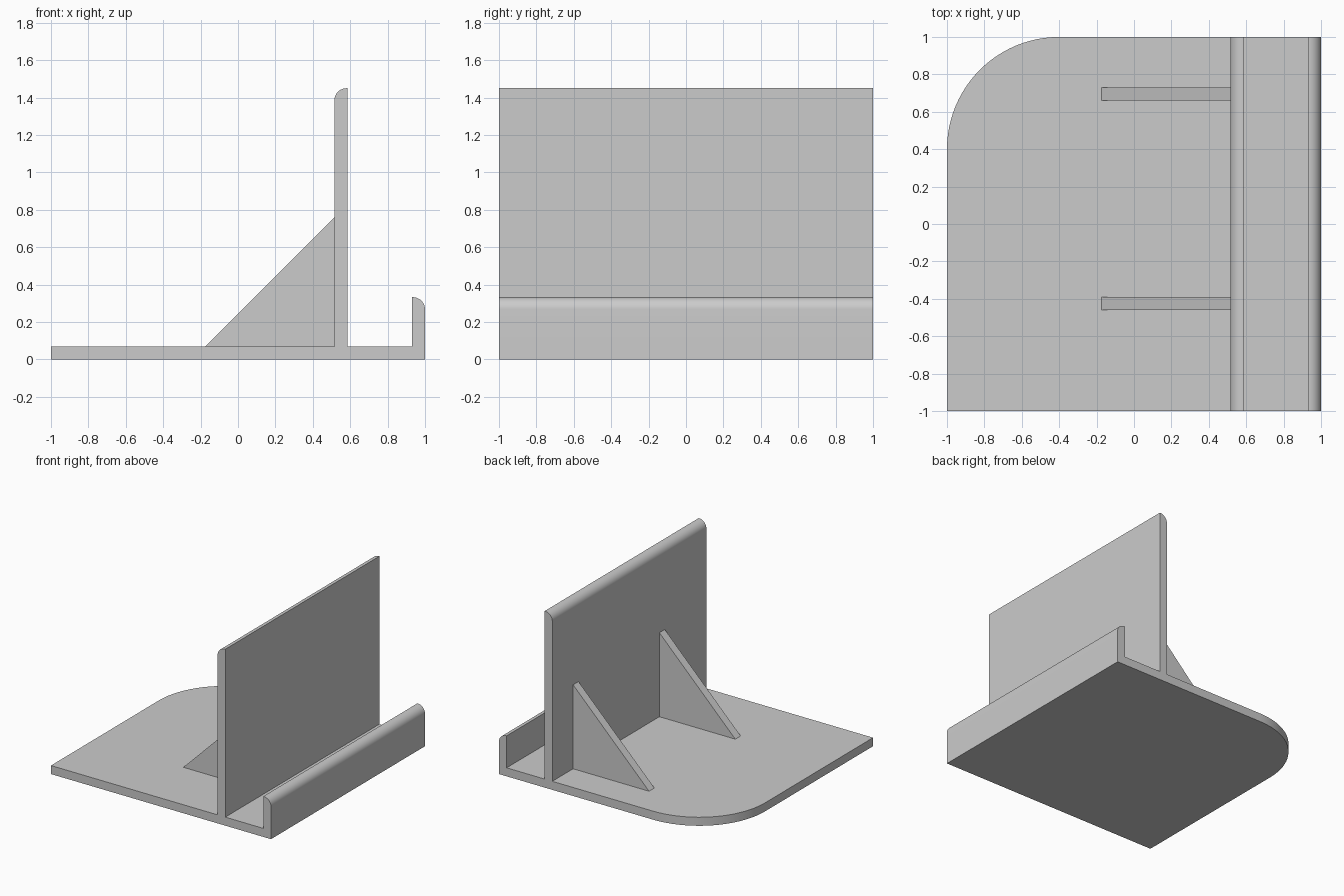
import bpy, bmesh, math

if "Cube" in bpy.data.objects:
    bpy.data.objects.remove(bpy.data.objects["Cube"])

grey = bpy.data.materials.new("plain grey")
grey.diffuse_color = (0.6, 0.6, 0.6, 1)
grey.use_nodes = True
grey.node_tree.nodes["Principled BSDF"].inputs["Base Color"].default_value = grey.diffuse_color


def arc(cx, cz, r, a0, a1, n=10):
    """Points on an arc in the x-z plane, angles in degrees."""
    steps = [math.radians(a0 + (a1 - a0) * i / n) for i in range(n + 1)]
    return [(cx + r * math.cos(a), cz + r * math.sin(a)) for a in steps]


def extrude_profile(name, profile, y0, y1, corner=None):
    """Extrude an x-z profile along y; optionally round the vertical back edge at x = -1."""
    bm = bmesh.new()
    face = bm.faces.new([bm.verts.new((x, y0, z)) for x, z in profile])
    out = bmesh.ops.extrude_face_region(bm, geom=[face])
    moved = [v for v in out["geom"] if isinstance(v, bmesh.types.BMVert)]
    bmesh.ops.translate(bm, verts=moved, vec=(0, y1 - y0, 0))
    if corner:
        edge = [e for e in bm.edges
                if all(v.co.x < -0.99 and v.co.y > y1 - 0.01 for v in e.verts)]
        bmesh.ops.bevel(bm, geom=edge, offset=corner, offset_type='OFFSET',
                        segments=24, profile=0.5, affect='EDGES')
    bmesh.ops.recalc_face_normals(bm, faces=bm.faces)
    mesh = bpy.data.meshes.new(name)
    bm.to_mesh(mesh)
    bm.free()
    mesh.materials.append(grey)
    obj = bpy.data.objects.new(name, mesh)
    bpy.context.collection.objects.link(obj)
    bpy.ops.object.select_all(action='DESELECT')
    obj.select_set(True)
    bpy.context.view_layer.objects.active = obj
    bpy.ops.object.shade_smooth_by_angle(angle=math.radians(30))
    return obj


T = 0.07                 # sheet thickness
WALL, TOP = 0.515, 1.45  # wall left face and height
LIP = 0.333              # lip height
R = 0.066                # edge rounding

# Base plate, upright wall and front lip as one section
section = [(-1, 0), (1, 0)]
section += arc(1 - R, LIP - R, R, 0, 90)
section += [(1 - T, LIP), (1 - T, T), (WALL + T, T), (WALL + T, TOP)]
section += arc(WALL + R, TOP - R, R, 90, 180)
section += [(WALL, T), (-1, T)]
extrude_profile("stand_body", section, -1, 1, corner=0.6)

# Triangular braces behind the wall
brace = [(-0.175, T), (WALL, T), (WALL, 0.76)]
for name, y in (("brace_front", -0.46), ("brace_back", 0.66)):
    extrude_profile(name, brace, y, y + T)
